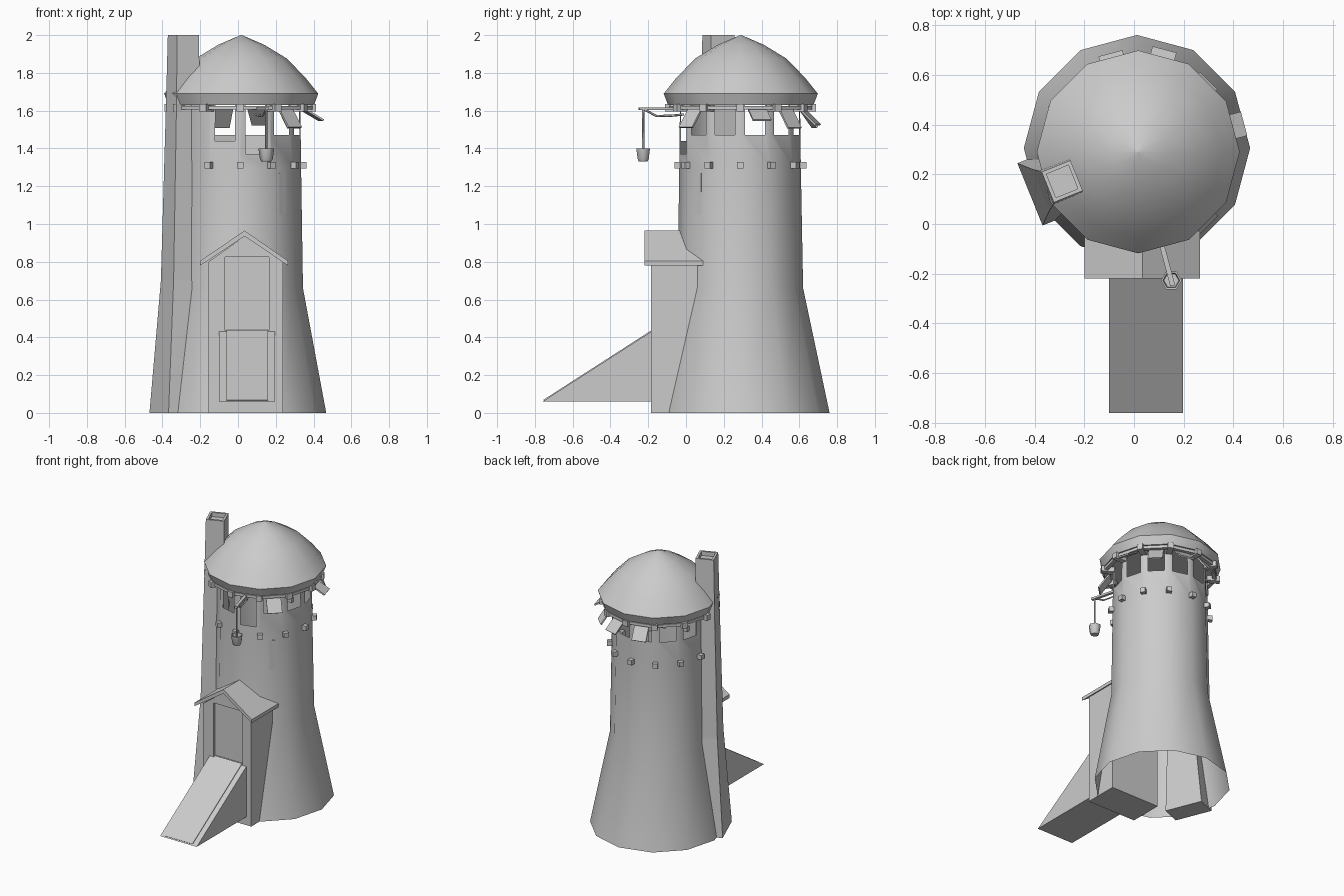
import bpy, bmesh
from math import sin, cos, radians, pi
from mathutils import Vector, Matrix

if "Cube" in bpy.data.objects:
    bpy.data.objects.remove(bpy.data.objects["Cube"])

CX, CY = 0.012, 0.288
SIDES = 12


def make(name, bm, smooth=None):
    bmesh.ops.recalc_face_normals(bm, faces=bm.faces)
    me = bpy.data.meshes.new(name)
    bm.to_mesh(me)
    bm.free()
    ob = bpy.data.objects.new(name, me)
    bpy.context.collection.objects.link(ob)
    if smooth:
        bpy.ops.object.select_all(action='DESELECT')
        ob.select_set(True)
        bpy.context.view_layer.objects.active = ob
        bpy.ops.object.shade_smooth_by_angle(angle=radians(smooth))
    return ob


def polar(deg, r, z, c=(CX, CY)):
    a = radians(deg)
    return Vector((c[0] + r * cos(a), c[1] + r * sin(a), z))


def loft(name, rings, caps=True, smooth=None):
    bm = bmesh.new()
    vs = [[bm.verts.new(p) for p in ring] for ring in rings]
    n = len(rings[0])
    for a, b in zip(vs, vs[1:]):
        for i in range(n):
            bm.faces.new((a[i], a[(i + 1) % n], b[(i + 1) % n], b[i]))
    if caps:
        bm.faces.new(vs[0])
        bm.faces.new(vs[-1])
    return make(name, bm, smooth)


def prism_y(name, pts, y0, y1):
    return loft(name, [[(x, y, z) for x, z in pts] for y in (y0, y1)])


def prism_x(name, pts, x0, x1):
    return loft(name, [[(x, y, z) for y, z in pts] for x in (x0, x1)])


def radial_box(name, deg, r, z, length, width, height, tilt=0):
    # box starting at radius r and pointing outwards, tilted down by tilt
    bm = bmesh.new()
    bmesh.ops.create_cube(bm, size=1, matrix=Matrix.Diagonal((length, width, height, 1)))
    bmesh.ops.translate(bm, vec=(length / 2, 0, 0), verts=bm.verts)
    m = (Matrix.Translation(polar(deg, r, z)) @ Matrix.Rotation(radians(deg), 4, 'Z')
         @ Matrix.Rotation(radians(tilt), 4, 'Y'))
    bmesh.ops.transform(bm, matrix=m, verts=bm.verts)
    return make(name, bm)


def rod(name, pts, r):
    cu = bpy.data.curves.new(name, 'CURVE')
    cu.dimensions = '3D'
    cu.bevel_depth = r
    cu.bevel_resolution = 0
    cu.use_fill_caps = True
    sp = cu.splines.new('POLY')
    sp.points.add(len(pts) - 1)
    for p, q in zip(sp.points, pts):
        p.co = (*q, 1)
    ob = bpy.data.objects.new(name, cu)
    bpy.context.collection.objects.link(ob)


# Tower wall: flared open shell, with window notches in the top of each face
windows = {15: 1.47, 45: 1.47, 75: 1.47, 105: 1.47, 135: 1.47, 165: 1.47,
           -15: 1.47, -45: 1.47, -75: 1.37, -105: 1.44}
levels = [(0, 0.455, 0.305), (0.66, 0.332, 0.288), (1.30, 0.322, 0.286)]
TOP, RT = 1.63, 0.318
bm = bmesh.new()


def quad(*ps):
    bm.faces.new([bm.verts.new(p) for p in ps])


for i in range(SIDES):
    a, b = i * 30, i * 30 + 30
    for (z0, r0, y0), (z1, r1, y1) in zip(levels, levels[1:]):
        quad(polar(a, r0, z0, (CX, y0)), polar(b, r0, z0, (CX, y0)),
             polar(b, r1, z1, (CX, y1)), polar(a, r1, z1, (CX, y1)))
    mid = a + 15 if a + 15 <= 180 else a + 15 - 360
    z1, r1, y1 = levels[-1]

    def P(f, z):
        t = (z - z1) / (TOP - z1)
        r = r1 + (RT - r1) * t
        return polar(a, r, z, (CX, y1)).lerp(polar(b, r, z, (CX, y1)), f)
    if mid in windows:
        w = windows[mid]
        quad(P(0, z1), P(1, z1), P(1, w), P(.83, w), P(.17, w), P(0, w))
        quad(P(0, w), P(.17, w), P(.17, TOP), P(0, TOP))
        quad(P(.83, w), P(1, w), P(1, TOP), P(.83, TOP))
    else:
        quad(P(0, z1), P(1, z1), P(1, TOP), P(0, TOP))
bmesh.ops.remove_doubles(bm, verts=bm.verts, dist=0.0005)
make("tower_wall", bm, 40)

# Domed roof
RC = (0.017, 0.29)
prof = [(0.385, 1.63), (0.408, 1.69), (0.34, 1.775), (0.24, 1.877), (0.12, 1.95), (0.003, 2.0)]
loft("roof", [[polar(i * 30, r, z, RC) for i in range(SIDES)] for r, z in prof], True, 45)

# Ring beam under the eaves
ring = [(0.355, 1.605), (0.382, 1.605), (0.382, 1.625), (0.355, 1.625), (0.355, 1.605)]
loft("eaves_ring", [[polar(i * 30, r, z, RC) for i in range(SIDES)] for r, z in ring], False)

# Beam ends below the roof and around the wall
for i in range(SIDES):
    radial_box("eaves_beam", i * 30, 0.31, 1.615, 0.09, 0.04, 0.04)
    if i != 7:
        radial_box("wall_beam", i * 30, 0.29, 1.31, 0.06, 0.034, 0.034)

# Propped-open shutters
for deg, tilt in {15: 30, 45: 56, 75: 44, 105: 54, -45: 54}.items():
    radial_box("shutter", deg, 0.335, 1.612, 0.125, 0.10, 0.01, tilt)

# Arrow slit
radial_box("arrow_slit", -45, 0.30, 1.16, 0.016, 0.042, 0.22)

# Chimney: widening downwards, with a hollow top
CA = 202


def chim(d0, d1, hw, z):
    o = Vector((cos(radians(CA)), sin(radians(CA)), 0))
    t = Vector((-o.y, o.x, 0))
    c = Vector((CX, CY + 0.005, z))
    return [c + o * d0 - t * hw, c + o * d1 - t * hw, c + o * d1 + t * hw, c + o * d0 + t * hw]


loft("chimney", [chim(0.32, 0.464, 0.135, 0), chim(0.27, 0.417, 0.09, 0.7),
                 chim(0.262, 0.395, 0.075, 1.6), chim(0.262, 0.387, 0.066, 2.0),
                 chim(0.277, 0.372, 0.051, 2.0), chim(0.277, 0.372, 0.051, 1.97)])

# Porch with recessed door
porch = prism_y("porch", [(-.155, 0), (.237, 0), (.237, .80), (.04, .94), (-.155, .80)], -.185, .06)
cut = prism_y("door_cutter", [(-.07, .435), (.165, .435), (.165, .825), (-.07, .825)], -.25, -.165)
cut.hide_render = True
cut.hide_viewport = True
mod = porch.modifiers.new("door", 'BOOLEAN')
mod.operation = 'DIFFERENCE'
mod.object = cut
mod.solver = 'EXACT'

# Porch roof
prism_y("porch_roof", [(-.2, .805), (.035, .965), (.265, .805), (.265, .78), (.035, .935), (-.2, .78)],
        -.22, .09)

# Entry ramp with raised runner
prism_x("ramp", [(-.76, .06), (-.18, .06), (-.18, .433)], -.10, .197)
prism_x("ramp_runner", [(-.75, .064), (-.18, .425), (-.18, .439), (-.755, .069)], -.06, .158)

# Crane: beam, brace, rope and bucket
radial_box("crane_beam", -75, 0.28, 1.61, 0.275, 0.02, 0.015)
rod("crane_brace", [polar(-75, r, z) for r, z in ((.31, 1.58), (.38, 1.573), (.46, 1.572), (.53, 1.607))], 0.006)
end = polar(-75, 0.533, 1.61)
rod("rope", [end, (end.x, end.y, 1.37)], 0.006)
bucket = [(0.026, 1.33), (0.034, 1.345), (0.042, 1.40), (0.034, 1.40), (0.03, 1.37)]
loft("bucket", [[polar(i * 60, r, z, (end.x, end.y)) for i in range(6)] for r, z in bucket], True, 65)
